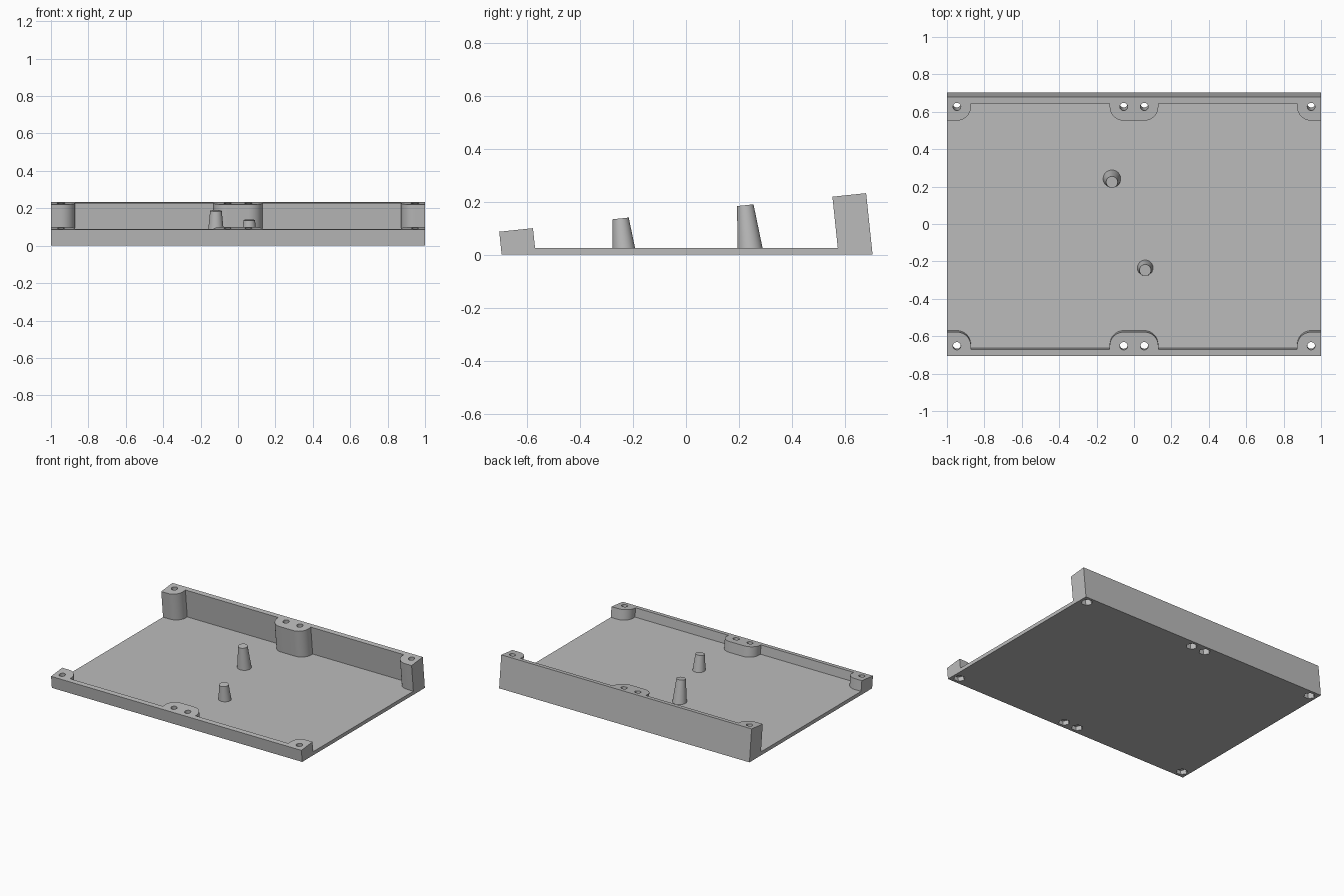
import bpy, bmesh, math
from mathutils import Vector

if "Cube" in bpy.data.objects:
    bpy.data.objects.remove(bpy.data.objects["Cube"])

T = math.radians(6)          # tilt of walls, bosses, pins and top plane
C, S = math.cos(T), math.sin(T)
TOP = 0.160                  # height of the tilted top plane
FLOOR = 0.026
U0, U1 = -0.692, 0.7005      # outer walls, in tilted coordinates
WALL, INSET, R = 0.035, 0.053, 0.075

grey = bpy.data.materials.new("grey plastic")
grey.diffuse_color = (0.5, 0.5, 0.5, 1)
grey.use_nodes = True
grey.node_tree.nodes["Principled BSDF"].inputs["Base Color"].default_value = grey.diffuse_color


def tilt(x, u, w):
    return Vector((x, u * C - w * S, u * S + w * C))


def ground(u, z=0.0):
    # tilted height at which a vertical-ish edge reaches level z
    return (z - u * S) / C


def prism(name, bottom, top):
    """Solid between two matching loops."""
    bm = bmesh.new()
    a = [bm.verts.new(p) for p in bottom]
    b = [bm.verts.new(p) for p in top]
    n = len(a)
    bm.faces.new(a)
    bm.faces.new(b)
    for i in range(n):
        bm.faces.new((a[i], a[(i + 1) % n], b[(i + 1) % n], b[i]))
    bmesh.ops.recalc_face_normals(bm, faces=bm.faces)
    me = bpy.data.meshes.new(name)
    bm.to_mesh(me)
    bm.free()
    me.materials.append(grey)
    ob = bpy.data.objects.new(name, me)
    bpy.context.collection.objects.link(ob)
    return ob


def ring(cx, cu, r, n):
    return [(cx + r * math.cos(2 * math.pi * i / n), cu + r * math.sin(2 * math.pi * i / n))
            for i in range(n)]


def wall(name, outer, s):
    """Wall with rounded screw bosses; s is the inward direction."""
    inner, hole = outer + s * WALL, outer + s * INSET

    def arc(cx, a0, a1):
        return [(cx + R * math.cos(math.radians(a0 + (a1 - a0) * i / 12)),
                 hole + s * R * math.sin(math.radians(a0 + (a1 - a0) * i / 12)))
                for i in range(13)]
    half = [(0.055 + R, inner)] + [(1 - INSET - R, inner)]
    right = arc(0.055, 90, 0) + half + arc(1 - INSET, 180, 90) + [(1, hole + s * R), (1, outer)]
    pts = right + [(-x, u) for x, u in reversed(right)]
    return prism(name, [tilt(x, u, ground(u)) for x, u in pts],
                 [tilt(x, u, TOP) for x, u in pts])


def boolean(target, tool, op):
    m = target.modifiers.new(op.lower(), 'BOOLEAN')
    m.operation, m.solver, m.object = op, 'EXACT', tool
    bpy.context.view_layer.objects.active = target
    bpy.ops.object.modifier_apply(modifier=m.name)
    bpy.data.objects.remove(tool, do_unlink=True)


# floor plate with tilted front and back edges
sec = [(U0, 0), (U1, 0), (U1, FLOOR), (U0, FLOOR)]
tray = prism("tray", *[[tilt(x, u, ground(u, z)) for u, z in sec] for x in (-1, 1)])

# low front wall and tall back wall
boolean(tray, wall("front_wall", U0, 1), 'UNION')
boolean(tray, wall("back_wall", U1, -1), 'UNION')

# screw holes with hexagonal nut pockets underneath
for cu, depth in ((U0 + INSET, 0.035), (U1 - INSET, 0.07)):
    for cx in (-1 + INSET, -0.055, 0.055, 1 - INSET):
        low = ground(cu)
        for r, n, w0, w1 in ((0.021, 24, low - 0.05, TOP + 0.05),
                             (0.038, 6, low - 0.05, low + depth)):
            pts = ring(cx, cu, r, n)
            boolean(tray, prism("cutter", [tilt(x, u, w0) for x, u in pts],
                                [tilt(x, u, w1) for x, u in pts]), 'DIFFERENCE')

# two tapered, tilted pins standing on the floor
for name, cx, y, z, length in (("front_pin", 0.06, -0.247, 0.137, 0.112),
                               ("back_pin", -0.118, 0.224, 0.187, 0.162)):
    u, w = y * C + z * S, z * C - y * S
    rt = 0.031
    rb = rt + 0.1 * length
    top = [tilt(a, b, w) for a, b in ring(cx, u, rt, 32)]
    foot = []
    for (a, b), t in zip(ring(cx, u, rb, 32), top):
        p = tilt(a, b, w - length)
        k = (FLOOR - 0.004 - t.z) / (p.z - t.z)   # trim the foot just below the floor top
        foot.append(t + (p - t) * k)
    prism(name, foot, top)

# smooth the curved sides, keep hard edges
for ob in list(bpy.context.collection.objects):
    bpy.ops.object.select_all(action='DESELECT')
    ob.select_set(True)
    bpy.context.view_layer.objects.active = ob
    bpy.ops.object.shade_smooth_by_angle(angle=math.radians(30))
